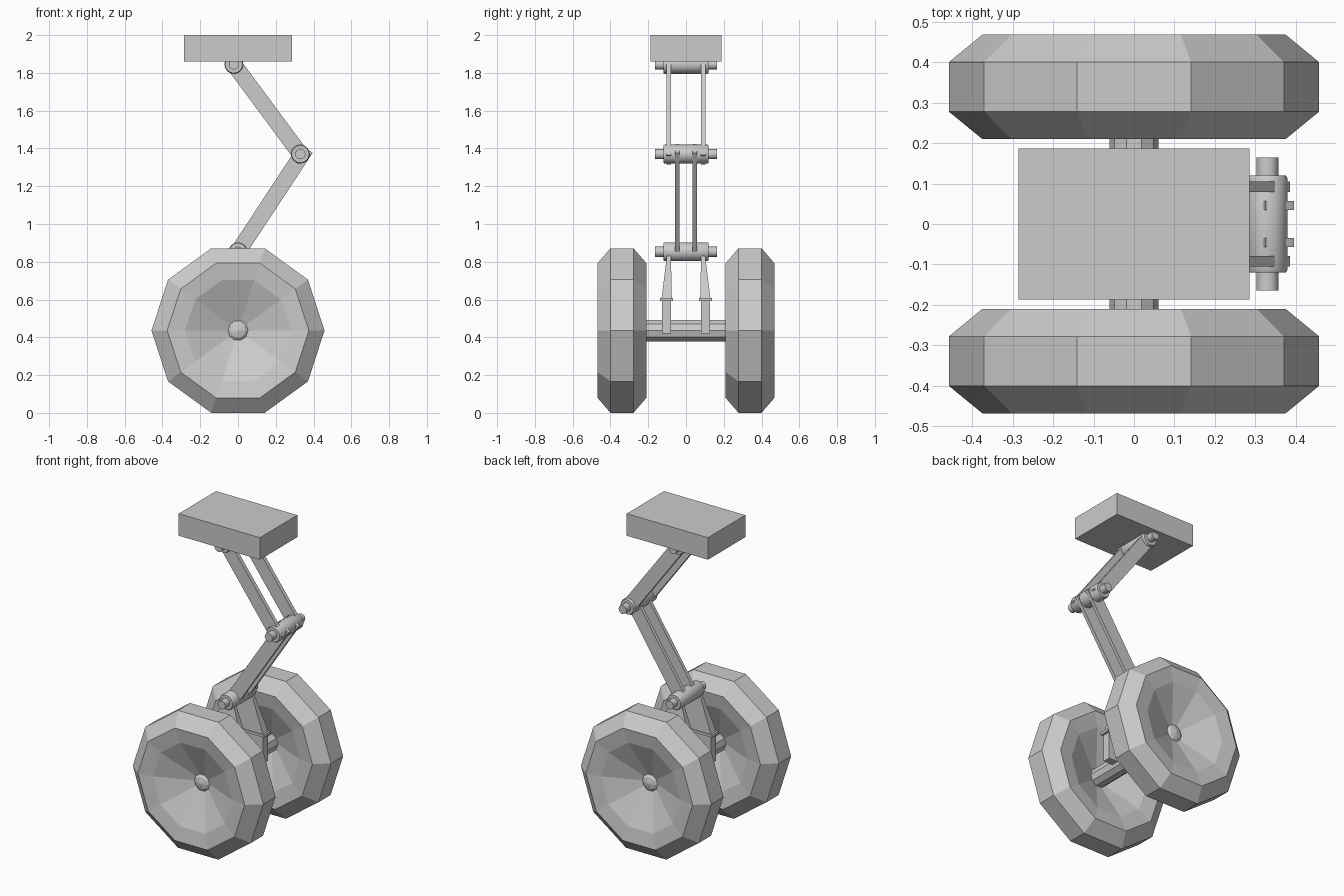
import bpy, bmesh
from math import pi, cos, sin, atan2, hypot

if "Cube" in bpy.data.objects:
    bpy.data.objects.remove(bpy.data.objects["Cube"])

AXLE_Z = 0.436


def make(name, verts, faces):
    me = bpy.data.meshes.new(name)
    me.from_pydata(verts, [], faces)
    bm = bmesh.new()
    bm.from_mesh(me)
    bmesh.ops.recalc_face_normals(bm, faces=bm.faces)
    bm.to_mesh(me)
    bm.free()
    ob = bpy.data.objects.new(name, me)
    bpy.context.collection.objects.link(ob)
    return ob


def lathe_y(name, profile, n, x=0, z=0, closed=False, smooth=False):
    """Revolve (radius, y) points about a y-parallel axis."""
    verts = [(x + r * cos(2 * pi * i / n), y, z + r * sin(2 * pi * i / n))
             for r, y in profile for i in range(n)]
    m = len(profile)
    faces = []
    for k in range(m if closed else m - 1):
        a, b = k * n, (k + 1) % m * n
        for i in range(n):
            j = (i + 1) % n
            faces.append((a + i, a + j, b + j, b + i))
    if not closed:
        faces += [tuple(range(n)), tuple(range((m - 1) * n, m * n))]
    ob = make(name, verts, faces)
    if smooth:
        bpy.ops.object.select_all(action='DESELECT')
        ob.select_set(True)
        bpy.context.view_layer.objects.active = ob
        bpy.ops.object.shade_smooth_by_angle(angle=0.7)
    return ob


def frustum(name, bottom, top):
    """Block between two rectangles (x0, x1, y0, y1, z)."""
    verts = [(r[i], r[j], r[4]) for r in (bottom, top)
             for i, j in ((0, 2), (1, 2), (1, 3), (0, 3))]
    return make(name, verts, [(0, 1, 2, 3), (4, 5, 6, 7)] +
                [(i, (i + 1) % 4, (i + 1) % 4 + 4, i + 4) for i in range(4)])


def box(name, x0, x1, y0, y1, z0, z1):
    return frustum(name, (x0, x1, y0, y1, z0), (x0, x1, y0, y1, z1))


def bar(name, a, b, width, y, thick):
    """Flat bar in the xz plane from a to b."""
    dx, dz = b[0] - a[0], b[1] - a[1]
    ob = box(name, 0, hypot(dx, dz), -thick / 2, thick / 2, -width / 2, width / 2)
    ob.location = (a[0], y, a[1])
    ob.rotation_euler = (0, -atan2(dz, dx), 0)
    return ob


# mounting block
box("mounting_block", -0.285, 0.285, -0.187, 0.187, 1.86, 2.0)

# hinge sleeves and pins
top, knee, low = (-0.022, 1.845), (0.33, 1.37), (0.0, 0.853)
for name, (x, z) in (("top", top), ("knee", knee), ("lower", low)):
    lathe_y(name + "_hinge_sleeve",
            [(0.046, -0.12), (0.05, -0.112), (0.05, 0.112), (0.046, 0.12)], 16, x, z, smooth=True)
    lathe_y(name + "_hinge_pin", [(0.027, -0.165), (0.027, 0.165)], 16, x, z, smooth=True)

# struts, fork legs and wheels on both sides
hub = [(0.06, 0.355), (0.04, 0.372), (0.005, 0.38)]
for s, side in ((-1, "front"), (1, "back")):
    bar("upper_strut_" + side, top, (0.352, 1.34), 0.085, s * 0.092, 0.025)
    bar("lower_strut_" + side, (0.36, 1.4), low, 0.085, s * 0.046, 0.022)
    frustum("fork_leg_" + side,
            (-0.125, 0.125, *sorted((s * 0.075, s * 0.13)), 0.6),
            (-0.04, 0.04, *sorted((s * 0.08, s * 0.1)), 0.84))
    box("fork_collar_" + side, -0.135, 0.135, *sorted((s * 0.07, s * 0.137)), 0.592, 0.608)
    box("fork_plate_" + side, -0.12, 0.12, *sorted((s * 0.08, s * 0.128)), 0.42, 0.595)
    # ten-sided wheel, dished on both faces
    c = s * 0.339
    half = [(0.05, 0.02), (0.28, 0.115), (0.375, 0.129), (0.458, 0.061)]
    ring = half + [(r, -d) for r, d in reversed(half)]
    lathe_y("wheel_" + side, [(r, c + d) for r, d in ring], 10, 0, AXLE_Z, closed=True)

# axle with domed hub ends
lathe_y("axle", [(r, -y) for r, y in reversed(hub)] + hub, 10, 0, AXLE_Z)
